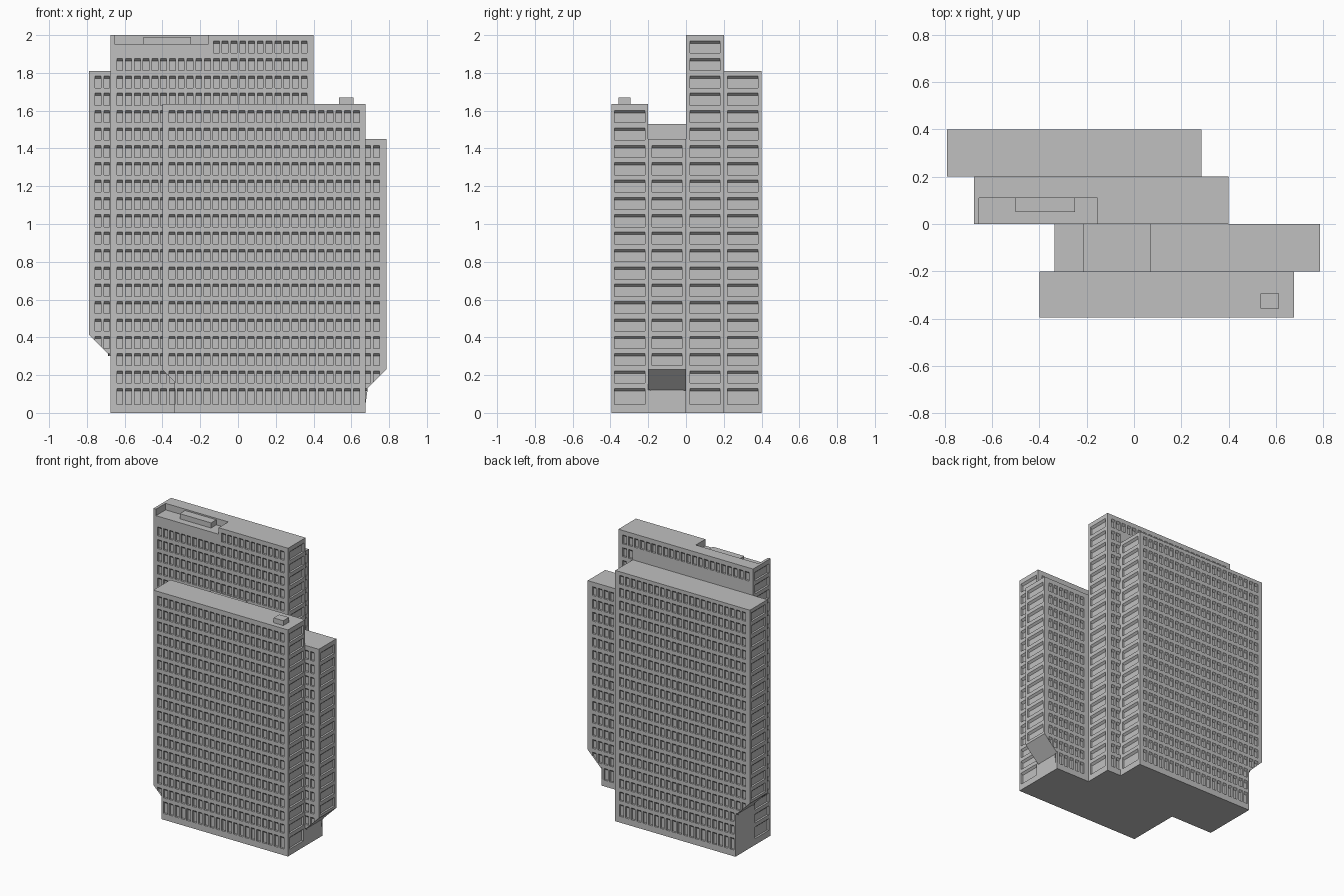
import bpy
import bmesh
from mathutils import Vector

cube = bpy.data.objects.get("Cube")
if cube:
    bpy.data.objects.remove(cube)

# One concrete colour for the whole tower
concrete = bpy.data.materials.new("concrete_grey")
concrete.use_nodes = True
GREY = (0.53, 0.53, 0.53, 1)
concrete.diffuse_color = GREY
concrete.node_tree.nodes["Principled BSDF"].inputs["Base Color"].default_value = GREY

FLOOR, FIRST_HEAD, FLOORS = 0.0919, 0.13, 21
BAY, BAYS, WINDOW_W = 0.0465, 22, 0.031
END_W, RECESS, SLOPE = 0.16, 0.014, 0.013

# Sill and head height of every storey; the ground floor windows are taller
STOREYS = []
for i in range(FLOORS):
    head = FIRST_HEAD + FLOOR * i
    STOREYS.append((head - (0.085 if i == 0 else 0.064), head))


def finish(name, bm):
    bmesh.ops.recalc_face_normals(bm, faces=bm.faces)
    mesh = bpy.data.meshes.new(name)
    bm.to_mesh(mesh)
    bm.free()
    mesh.materials.append(concrete)
    obj = bpy.data.objects.new(name, mesh)
    bpy.context.collection.objects.link(obj)
    return obj


def box(name, x0, x1, y0, y1, z0, z1):
    bm = bmesh.new()
    bmesh.ops.create_cube(bm, size=1)
    for v in bm.verts:
        v.co = Vector((x1 if v.co.x > 0 else x0,
                       y1 if v.co.y > 0 else y0,
                       z1 if v.co.z > 0 else z0))
    return finish(name, bm)


def slice_faces(bm, faces, axis, value):
    """Cut the given faces with a plane across one axis."""
    normal, point = Vector((0, 0, 0)), Vector((0, 0, 0))
    normal[axis], point[axis] = 1, value
    edges = {e for f in faces for e in f.edges}
    verts = {v for f in faces for v in f.verts}
    bmesh.ops.bisect_plane(bm, geom=list(faces) + list(edges) + list(verts),
                           plane_co=point, plane_no=normal, dist=1e-5)
    bm.normal_update()


def storey_of(face, storeys):
    z = face.calc_center_bounds().z
    return next((s for s in storeys if s[0] < z < s[1]), None)


def slab(name, profile, y0, y1, first_bay, bays, front_open, back_open):
    """Extrude an outline along y, then press sloped-head windows into its walls."""
    bm = bmesh.new()
    outline = bm.faces.new([bm.verts.new((x, y0, z)) for x, z in profile])
    ext = bmesh.ops.extrude_face_region(bm, geom=[outline])
    for v in ext["geom"]:
        if isinstance(v, bmesh.types.BMVert):
            v.co.y = y1
    bmesh.ops.recalc_face_normals(bm, faces=bm.faces)
    bm.normal_update()

    left = min(x for x, z in profile)
    right = max(x for x, z in profile)
    top = max(z for x, z in profile)
    storeys = [s for s in STOREYS if s[1] < top - 0.01]
    columns = [first_bay + BAY * i for i in range(bays)]
    middle = (y0 + y1) / 2

    # Storey lines, then window sides within each storey
    for s in storeys:
        for z in s:
            slice_faces(bm, bm.faces[:], 2, z)

    def walls(axis):
        return [f for f in bm.faces if abs(f.normal[axis]) > 0.99
                and storey_of(f, storeys)]

    for c in columns:
        for side in (-WINDOW_W / 2, WINDOW_W / 2):
            slice_faces(bm, walls(1), 0, c + side)
    for side in (-END_W / 2, END_W / 2):
        slice_faces(bm, walls(0), 1, middle + side)

    # Choose the window panes on exposed walls
    panes = []
    for f in walls(1):
        c = f.calc_center_bounds()
        visible = front_open if f.normal.y < 0 else back_open
        if visible(c.x, c.z) and any(abs(c.x - b) < WINDOW_W / 2 for b in columns):
            panes.append(f)
    for f in walls(0):
        c = f.calc_center_bounds()
        outer = min(abs(c.x - left), abs(c.x - right)) < 0.001
        if outer and abs(c.y - middle) < END_W / 2:
            panes.append(f)

    # Push panes inward and lower their heads to slope the soffit
    for f in bmesh.ops.extrude_discrete_faces(bm, faces=panes)["faces"]:
        head = storey_of(f, storeys)[1]
        shift = f.normal * -RECESS
        for v in f.verts:
            if v.co.z > head - 0.001:
                v.co.z -= SLOPE
            v.co += shift
    return finish(name, bm)


# Rear slab, its right end chamfered above the ground
slab("rear_slab",
     [(-0.675, 0), (0.285, 0), (0.285, 1.81), (-0.79, 1.81), (-0.79, 0.415), (-0.675, 0.30)],
     0.2, 0.4, -0.741, BAYS,
     lambda x, z: x < -0.675,
     lambda x, z: True)

# Tallest slab
tall = slab("tall_slab",
            [(-0.675, 0), (0.4, 0), (0.4, 2), (-0.675, 2)],
            0, 0.2, -0.626, BAYS,
            lambda x, z: (x < -0.345 or z > 1.54) and (x > -0.15 or z < 1.9),
            lambda x, z: x > 0.295 or z > 1.9)

# Roof terrace cut into the front of the tallest slab
cutter = box("terrace_cutter", -0.655, -0.155, -0.1, 0.11, 1.953, 2.1)
cutter.hide_render = True
cut = tall.modifiers.new("terrace", 'BOOLEAN')
cut.operation = 'DIFFERENCE'
cut.solver = 'EXACT'
cut.object = cutter
bpy.context.view_layer.objects.active = tall
bpy.ops.object.modifier_apply(modifier=cut.name)
bpy.data.objects.remove(cutter)
box("terrace_plant_room", -0.5, -0.25, 0.05, 0.11, 1.953, 1.99)

# Lower slab, its left end chamfered above the ground
slab("low_slab",
     [(-0.335, 0), (0.675, 0), (0.675, 0.12), (0.785, 0.23), (0.785, 1.45), (-0.335, 1.45)],
     -0.2, 0, -0.29, BAYS + 1,
     lambda x, z: x > 0.675,
     lambda x, z: x > 0.41)
box("low_slab_plant_room", -0.215, 0.07, -0.2, 0, 1.45, 1.53)

# Front slab, with a small chamfer on its right end
slab("front_slab",
     [(-0.335, 0), (0.675, 0), (0.675, 1.635), (-0.4, 1.635), (-0.4, 0.23), (-0.335, 0.165)],
     -0.395, -0.2, -0.35, BAYS,
     lambda x, z: True,
     lambda x, z: x < -0.345 or z > 1.54)
box("roof_vent", 0.535, 0.612, -0.357, -0.293, 1.635, 1.67)
